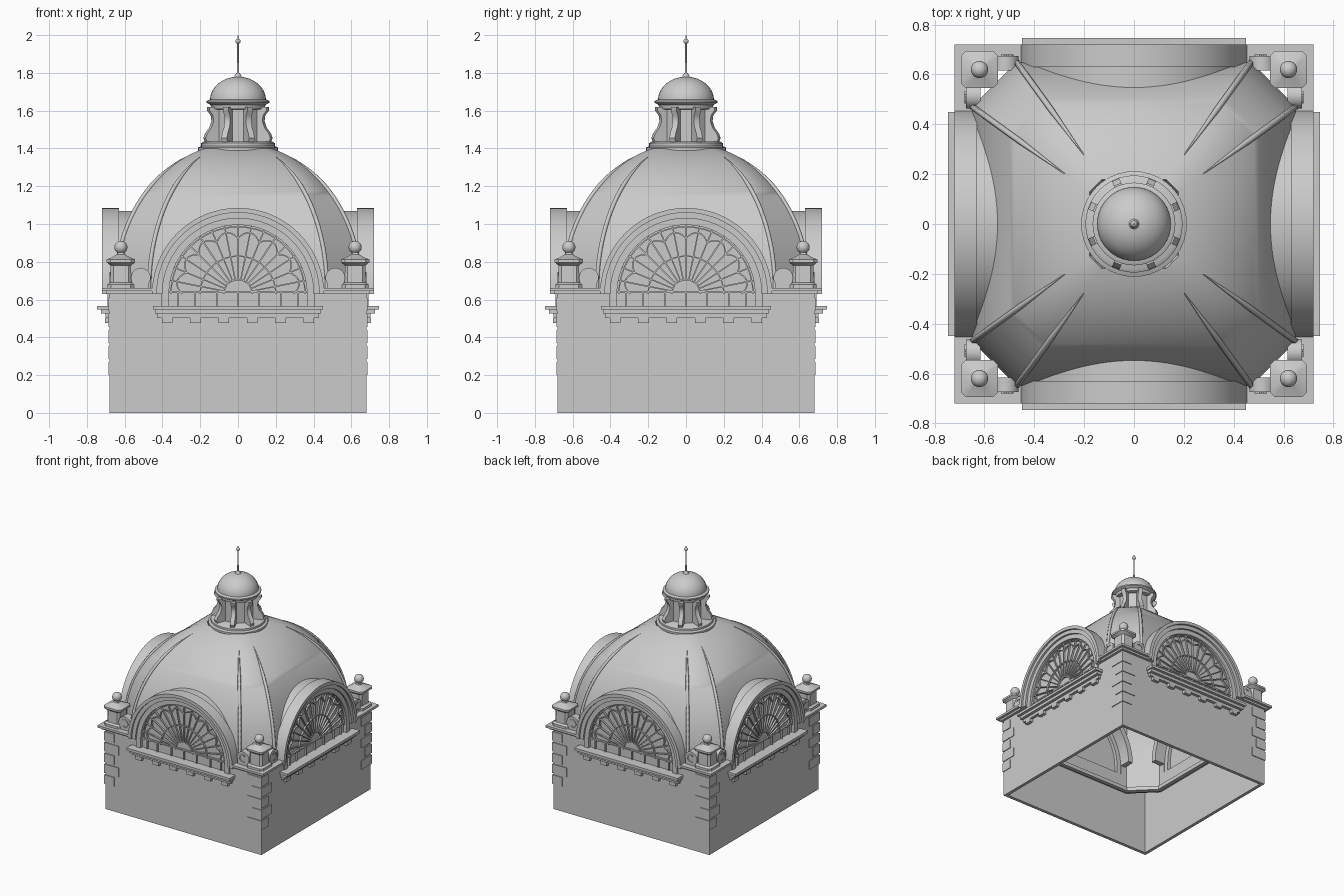
import bpy, bmesh, math
from math import sin, cos, pi, radians
from mathutils import Matrix

if "Cube" in bpy.data.objects:
    bpy.data.objects.remove(bpy.data.objects["Cube"])

stone = bpy.data.materials.new("grey_stone")
stone.use_nodes = True
stone.diffuse_color = (0.6, 0.6, 0.6, 1)
stone.node_tree.nodes["Principled BSDF"].inputs["Base Color"].default_value = (0.6, 0.6, 0.6, 1)


def finish(name, bm):
    bmesh.ops.recalc_face_normals(bm, faces=bm.faces)
    me = bpy.data.meshes.new(name)
    bm.to_mesh(me)
    bm.free()
    me.materials.append(stone)
    ob = bpy.data.objects.new(name, me)
    bpy.context.collection.objects.link(ob)
    return ob


def smooth(ob):
    bpy.ops.object.select_all(action='DESELECT')
    ob.select_set(True)
    bpy.context.view_layer.objects.active = ob
    bpy.ops.object.shade_smooth_by_angle(angle=radians(35))
    return ob


def loft(name, shape, rows, closed=False, at=(0, 0)):
    """Stack scaled copies of a plan shape; rows are (scale, z)."""
    bm = bmesh.new()
    rings = [[bm.verts.new((at[0] + x * s, at[1] + y * s, z)) for x, y in shape] for s, z in rows]
    n = len(shape)
    pairs = list(zip(rings, rings[1:])) + ([(rings[-1], rings[0])] if closed else [])
    for a, b in pairs:
        for i in range(n):
            bm.faces.new((a[i], a[(i + 1) % n], b[(i + 1) % n], b[i]))
    if not closed:
        bm.faces.new(rings[0])
        bm.faces.new(rings[-1])
    return smooth(finish(name, bm))


def prism(name, outlines, y0, y1):
    """Extrude front-view (x, z) outlines from y0 to y1."""
    bm = bmesh.new()
    for pts in outlines:
        a = [bm.verts.new((x, y0, z)) for x, z in pts]
        b = [bm.verts.new((x, y1, z)) for x, z in pts]
        bm.faces.new(a)
        bm.faces.new(b)
        for i in range(len(a)):
            j = (i + 1) % len(a)
            bm.faces.new((a[i], a[j], b[j], b[i]))
    return smooth(finish(name, bm))


def around(ob, n=4):
    """Repeat a part n times about the vertical axis."""
    for k in range(1, n):
        c = ob.copy()
        c.matrix_world = Matrix.Rotation(2 * pi * k / n, 4, 'Z') @ ob.matrix_world
        bpy.context.collection.objects.link(c)


def rect(x0, x1, z0, z1):
    return [(x0, z0), (x1, z0), (x1, z1), (x0, z1)]


def bar(p, q, w=0.007):
    dx, dz = q[0] - p[0], q[1] - p[1]
    l = math.hypot(dx, dz)
    nx, nz = -dz / l * w / 2, dx / l * w / 2
    return [(p[0] + nx, p[1] + nz), (q[0] + nx, q[1] + nz), (q[0] - nx, q[1] - nz), (p[0] - nx, p[1] - nz)]


def path(pts, w=0.007):
    return [bar(p, q, w) for p, q in zip(pts, pts[1:])]


SPRING, SILL, N = 0.63, 0.56, 48


def arc(r, leg=None, n=N):
    pts = [(r * cos(pi * i / n), SPRING + r * sin(pi * i / n)) for i in range(n + 1)]
    return pts if leg is None else [(r, leg)] + pts + [(-r, leg)]


def arch(name, r0, r1, y0, y1, leg=None):
    around(prism(name, [arc(r1, leg) + arc(r0, leg)[::-1]], y0, y1))


circle = [(cos(2 * pi * i / 40), sin(2 * pi * i / 40)) for i in range(40)]


def chamfered(c):
    return [(1, -c), (1, c), (c, 1), (-c, 1), (-1, c), (-1, -c), (-c, -1), (c, -1)]


def ball(name, r, z, at=(0, 0)):
    rows = [(r * sin(pi * i / 14) + 0.0005, z - r * cos(pi * i / 14)) for i in range(15)]
    return loft(name, circle, rows, at=at)


# Walls, notched below each window
wall = [(-0.68, 0), (0.68, 0), (0.68, 0.64), (0.4, 0.64), (0.4, SILL), (-0.4, SILL), (-0.4, 0.64), (-0.68, 0.64)]
around(prism("wall", [wall], -0.68, -0.655))

# Corner quoins, alternately long and short
for k in range(5):
    z = 0.2 + 0.085 * k
    w = 0.6 if k % 2 else 0.56
    other = 1.16 - w
    around(prism("quoin_front", [rect(w, 0.686, z, z + 0.07)], -0.686, -0.67))
    around(prism("quoin_side", [rect(0.67, 0.686, z, z + 0.07)], -0.686, -other))

# Eight-sided dome shell over a short drum
plan = chamfered(0.725)
T = 1.292
steps = [T * i / 28 for i in range(29)]
outer = [(0.65, 0.43)] + [(0.65 * cos(t), 0.65 + 0.78 * sin(t)) for t in steps]
inner = [(0.625, 0.43)] + [(0.625 * cos(t), 0.65 + 0.755 * sin(t)) for t in steps]
dome = loft("dome", plan, outer + inner[::-1], closed=True)
for turn in (0, pi / 2):
    cutter = prism("window_cutter", [arc(0.4, SILL)], -1, 1)
    cutter.hide_render = True
    cutter.rotation_euler.z = turn
    mod = dome.modifiers.new("opening", 'BOOLEAN')
    mod.operation, mod.solver, mod.object = 'DIFFERENCE', 'EXACT', cutter
    bpy.context.view_layer.objects.active = dome
    bpy.context.view_layer.update()
    bpy.ops.object.modifier_apply(modifier=mod.name)
    bpy.data.objects.remove(cutter)
smooth(dome)
loft("drum_inner_band", plan, [(0.63, 0.42), (0.63, 0.45), (0.6, 0.45), (0.6, 0.42)], closed=True)

# Ribs on the dome corners, fading out toward the top
for s in (1, -1):
    cu = bpy.data.curves.new("dome_rib", 'CURVE')
    cu.dimensions = '3D'
    cu.bevel_depth, cu.bevel_resolution = 0.012, 1
    cu.materials.append(stone)
    sp = cu.splines.new('POLY')
    sp.points.add(20)
    for i, p in enumerate(sp.points):
        t = 1.13 * i / 20
        w = 0.65 * cos(t)
        p.co = (s * 0.725 * w, -w, 0.65 + 0.78 * sin(t), 1)
        p.radius = min(1, (21 - i) / 7)
    rib = bpy.data.objects.new("dome_rib", cu)
    bpy.context.collection.objects.link(rib)
    around(rib)

# Arched window surrounds and the vaults behind them
arch("arch_outer_moulding", 0.43, 0.455, -0.72, -0.63)
arch("arch_middle_moulding", 0.4, 0.435, -0.705, -0.63)
arch("arch_inner_fascia", 0.365, 0.405, -0.69, -0.63, SILL)
arch("dormer_vault", 0.4, 0.44, -0.64, -0.54)

# Fan window
around(prism("window_pane", [arc(0.375, SILL)], -0.664, -0.655))
bars = [rect(-0.37, 0.37, 0.636, 0.646)]
for r in (0.075, 0.2, 0.355):
    bars += path(arc(r, n=32))
for k in range(1, 16):
    a = pi * k / 16
    bars.append(bar((0.075 * cos(a), SPRING + 0.075 * sin(a)), (0.37 * cos(a), SPRING + 0.37 * sin(a))))
scallop = []
for i in range(65):
    a = pi * i / 64
    r = 0.295 + 0.035 * abs(sin(8 * a))
    scallop.append((r * cos(a), SPRING + r * sin(a)))
bars += path(scallop)
bars += [rect(x - 0.004, x + 0.004, SILL, 0.64) for x in (-0.32, -0.23, -0.11, 0, 0.11, 0.23, 0.32)]
around(prism("window_bars", bars, -0.677, -0.66))

# Sill with brackets
for name, w, z0, z1, y in (("sill_top", 0.45, 0.547, 0.567, -0.747), ("sill_middle", 0.44, 0.525, 0.547, -0.725),
                           ("sill_base", 0.43, 0.502, 0.525, -0.702)):
    around(prism(name, [rect(-w, w, z0, z1)], y, -0.665))
xs = [-0.375 + 0.15 * k for k in range(6)]
around(prism("sill_brackets", [rect(x - 0.028, x + 0.028, 0.475, 0.503) for x in xs], -0.705, -0.67))

# Corner cornices
for name, o, z0, z1 in (("cornice_lower", 0.7, 0.63, 0.647), ("cornice_upper", 0.72, 0.645, 0.662)):
    ell = [(0.435, o), (o, o), (o, 0.435), (0.65, 0.435), (0.65, 0.65), (0.435, 0.65)]
    around(loft(name, ell, [(1, z0), (1, z1)]))

# Corner pedestals with ball finials
rows = [(0.072, 0.655), (0.072, 0.68), (0.056, 0.69), (0.054, 0.78), (0.066, 0.79), (0.075, 0.797),
        (0.075, 0.812), (0.045, 0.825), (0.022, 0.838), (0.018, 0.85)]
around(loft("corner_pedestal", chamfered(0.72), rows, at=(0.62, 0.62)))
around(ball("pedestal_ball", 0.034, 0.877, at=(0.62, 0.62)))

# Scrolls beside the pedestals
for s in (1, -1):
    cx, cz = s * 0.515, 0.715
    disc = [(cx + 0.052 * x, cz + 0.052 * z) for x, z in circle]
    foot = rect(cx - 0.045, cx + 0.045, 0.655, 0.695)
    around(prism("scroll", [disc, foot], -0.675, -0.615))
    curl = [(cx + s * 0.028 * cos(a), cz + 0.028 * sin(a)) for a in [0.9 + 0.25 * i for i in range(18)]]
    around(prism("scroll_curl", path(curl, 0.008), -0.681, -0.67))

# Lantern
loft("lantern_base", circle, [(0.2, 1.375), (0.212, 1.39), (0.212, 1.405), (0.195, 1.412), (0.195, 1.428), (0.18, 1.437)])
loft("lantern_core", chamfered(0.414), [(0.112, 1.43), (0.112, 1.63)])
console = [(0.1, 1.43), (0.182, 1.43), (0.192, 1.455), (0.182, 1.48), (0.158, 1.51), (0.146, 1.545),
           (0.15, 1.575), (0.17, 1.6), (0.172, 1.62), (0.1, 1.62)]
ob = prism("lantern_console", [console], -0.016, 0.016)
ob.matrix_world = Matrix.Rotation(pi / 8, 4, 'Z')
around(ob, 8)
loft("lantern_cornice", circle, [(0.125, 1.605), (0.142, 1.61), (0.145, 1.63), (0.166, 1.642), (0.166, 1.652), (0.15, 1.66)])
cap = [(0.148 * cos(pi * i / 26), 1.655 + 0.125 * sin(pi * i / 26)) for i in range(13)]
loft("lantern_dome", circle, cap + [(0.004, 1.781)])

# Spire
loft("spire_foot", circle, [(0.022, 1.773), (0.018, 1.785), (0.008, 1.8)])
loft("spire_rod", circle, [(0.006, 1.78), (0.004, 1.97), (0.001, 2.0)])
ball("spire_ball", 0.013, 1.967)
